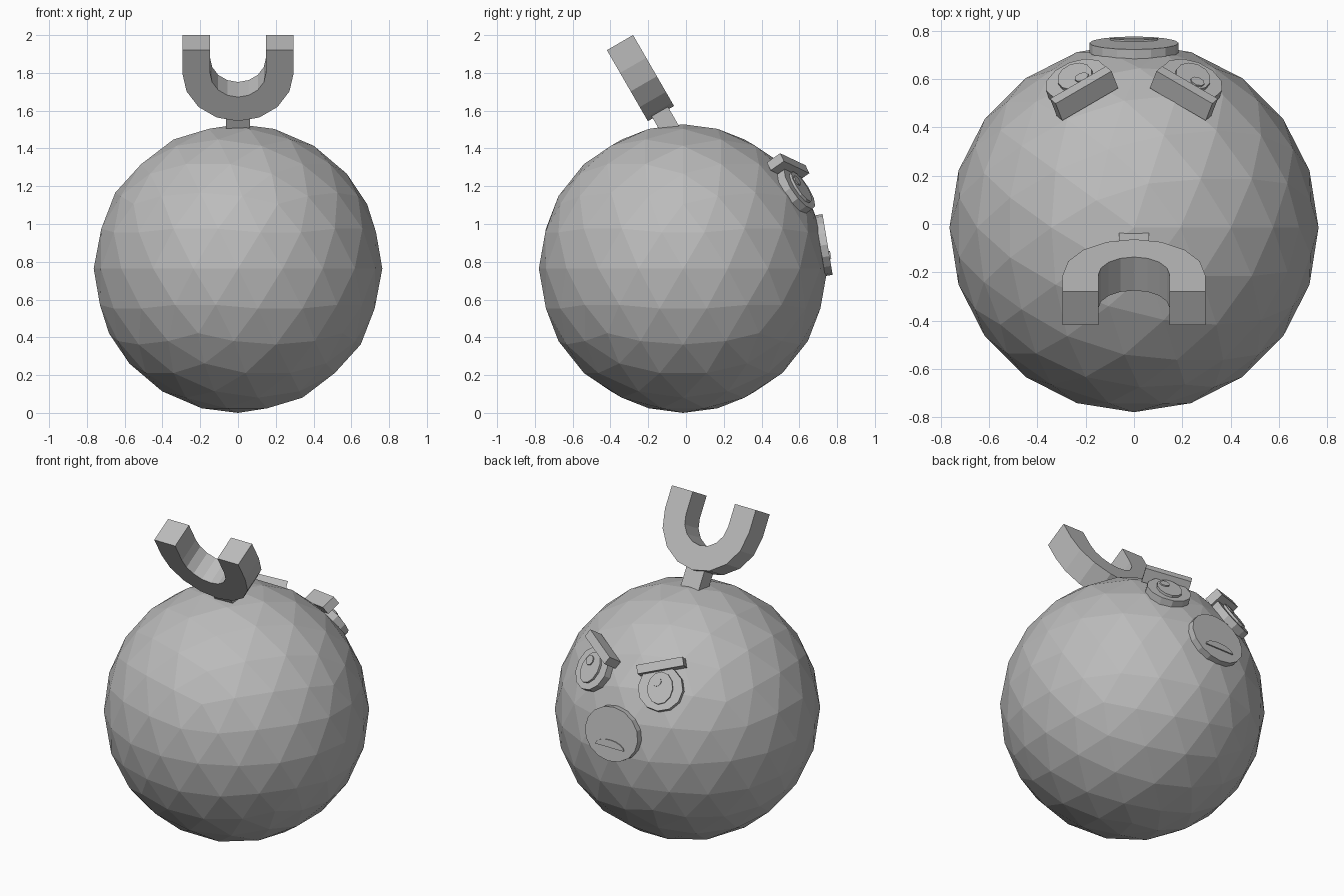
import bpy
import math
from mathutils import Vector, Matrix

if "Cube" in bpy.data.objects:
    bpy.data.objects.remove(bpy.data.objects["Cube"])

CENTRE = Vector((0, -0.015, 0.764))
RADIUS = 0.764

grey = bpy.data.materials.new("plain_grey")
grey.diffuse_color = (0.5, 0.5, 0.5, 1)
grey.use_nodes = True
grey.node_tree.nodes["Principled BSDF"].inputs["Base Color"].default_value = grey.diffuse_color


def finish(obj, name):
    obj.name = name
    obj.data.materials.append(grey)
    return obj


def frame(normal):
    """Matrix at the ball centre: x sideways, y up along the surface, z outwards."""
    n = Vector(normal).normalized()
    up = (Vector((0, 0, 1)) - n * n.z).normalized()
    side = up.cross(n)
    return Matrix.Translation(CENTRE) @ Matrix((side, up, n)).transposed().to_4x4()


def prism(name, outline, low, high, matrix):
    """Extrude a flat outline from low to high along the local z axis."""
    count = len(outline)
    verts = [(x, y, z) for z in (low, high) for x, y in outline]
    faces = [list(range(count))[::-1], list(range(count, 2 * count))]
    for i in range(count):
        j = (i + 1) % count
        faces.append([i, j, count + j, count + i])
    mesh = bpy.data.meshes.new(name)
    mesh.from_pydata(verts, [], faces)
    mesh.transform(matrix)
    obj = bpy.data.objects.new(name, mesh)
    bpy.context.collection.objects.link(obj)
    return finish(obj, name)


def arc(rx, ry, start, end, steps, cx=0, cy=0):
    """Points along an elliptical arc, both ends included."""
    angles = [math.radians(start + (end - start) * i / steps) for i in range(steps + 1)]
    return [(cx + rx * math.cos(a), cy + ry * math.sin(a)) for a in angles]


def ellipse(rx, ry, sides, cx=0, cy=0):
    return arc(rx, ry, 0, 360, sides, cx, cy)[:-1]


def rectangle(w, h):
    return [(-w / 2, -h / 2), (w / 2, -h / 2), (w / 2, h / 2), (-w / 2, h / 2)]


# Faceted ball body
bpy.ops.mesh.primitive_ico_sphere_add(subdivisions=3, radius=RADIUS, location=CENTRE)
finish(bpy.context.object, "body")

# Horseshoe on top, leaning back, with a short stem
lean = Matrix.Translation((0, -0.28, 1.84)) @ Matrix.Rotation(math.radians(120), 4, 'X')
horseshoe = ([(-0.295, 0.139)] + arc(0.295, 0.295, 180, 360, 8) + [(0.295, 0.139), (0.148, 0.139)]
             + arc(0.148, 0.148, 360, 180, 8) + [(-0.148, 0.139)])
prism("horseshoe", horseshoe, -0.08, 0.08, lean)
stem = lean @ Matrix.Translation((0, -0.36, 0))
prism("stem", rectangle(0.125, 0.2), -0.05, 0.05, stem)

# Eyes and slanted brows
for sign, label in ((-1, "left"), (1, "right")):
    m = frame((sign * 0.305, 0.78, 0.54))
    # sideways axis points to -x here, so both glints move towards +x
    prism(label + "_eye", ellipse(0.133, 0.133, 12), 0.735, 0.788, m)
    prism(label + "_iris", ellipse(0.075, 0.095, 12), 0.78, 0.802, m)
    prism(label + "_glint", ellipse(0.03, 0.03, 8, -0.025, 0.035), 0.795, 0.809, m)
    brow = m @ Matrix.Translation((sign * 0.01, 0.127, 0)) @ Matrix.Rotation(
        math.radians(-sign * 16), 4, 'Z')
    prism(label + "_brow", rectangle(0.275, 0.052), 0.742, 0.832, brow)

# Round muzzle with a small down-turned mouth
m = frame((0, 0.987, 0.165))
prism("muzzle", ellipse(0.185, 0.163, 16), 0.735, 0.775, m)
prism("mouth", arc(0.1, 0.045, 0, 180, 8, 0, -0.08), 0.77, 0.782, m)
